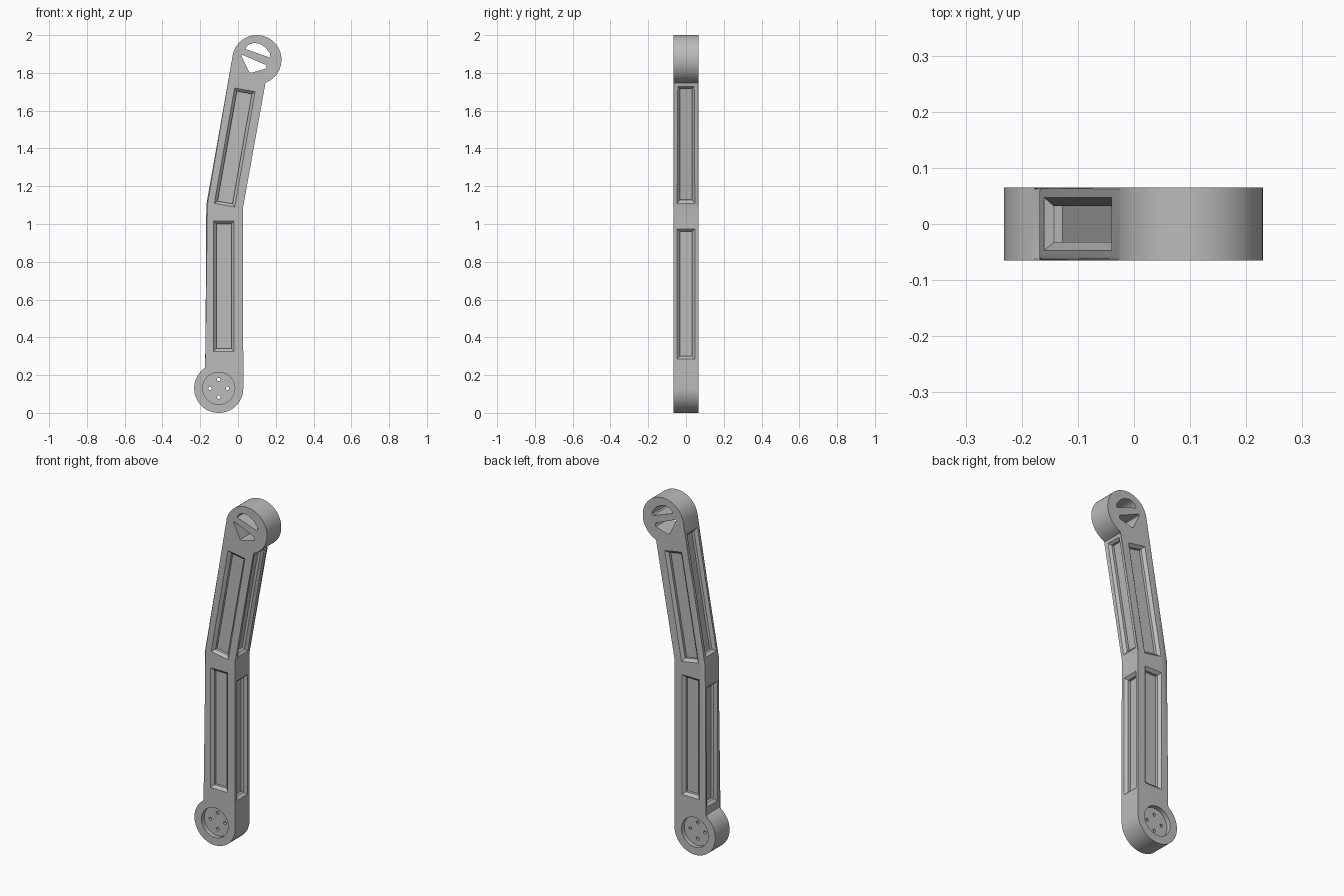
import bpy, bmesh, math
from mathutils import Vector

if "Cube" in bpy.data.objects:
    bpy.data.objects.remove(bpy.data.objects["Cube"])

HALF = 0.065                      # half thickness of the arm
TILT = math.radians(10)           # lean of the upper section
LOW = Vector((-0.102, 0.13))      # lower pivot (x, z)
TOP = Vector((0.10, 1.87))        # upper pivot (x, z)
RADIUS = 0.13

grey = bpy.data.materials.new("plain_grey")
grey.use_nodes = True
grey.diffuse_color = (0.5, 0.5, 0.5, 1)
grey.node_tree.nodes["Principled BSDF"].inputs["Base Color"].default_value = grey.diffuse_color


def arc(center, radius, start, end, steps):
    pts = []
    for i in range(steps + 1):
        a = math.radians(start + (end - start) * i / steps)
        pts.append((center[0] + radius * math.cos(a), center[1] + radius * math.sin(a)))
    return pts


def prism(bm, points, y0, y1):
    """Extrude an x-z outline along y; return the two cap faces."""
    a = [bm.verts.new((x, y0, z)) for x, z in points]
    b = [bm.verts.new((x, y1, z)) for x, z in points]
    caps = [bm.faces.new(a), bm.faces.new(b[::-1])]
    for i in range(len(a)):
        j = (i + 1) % len(a)
        bm.faces.new((a[j], a[i], b[i], b[j]))
    return caps


def pocket(bm, center, inward, along, width, length):
    """Recess with chamfered lip, straight walls and a flat floor."""
    c, n, v = Vector(center), Vector(inward), Vector(along)
    u = n.cross(v)
    rings = []
    for depth, inset in ((-0.005, -0.005), (0.015, 0.015), (0.03, 0.015)):
        w, h = width / 2 - inset, length / 2 - inset
        rings.append([bm.verts.new(c + n * depth + u * w * s + v * h * t)
                      for s, t in ((-1, -1), (1, -1), (1, 1), (-1, 1))])
    bm.faces.new(rings[0])
    bm.faces.new(rings[-1])
    for r, q in zip(rings, rings[1:]):
        for i in range(4):
            j = (i + 1) % 4
            bm.faces.new((r[i], r[j], q[j], q[i]))


def finish(bm, name):
    bmesh.ops.recalc_face_normals(bm, faces=bm.faces[:])
    mesh = bpy.data.meshes.new(name)
    bm.to_mesh(mesh)
    bm.free()
    mesh.materials.append(grey)
    obj = bpy.data.objects.new(name, mesh)
    bpy.context.collection.objects.link(obj)
    return obj


# Bent arm with a round boss at each end
outline = [(0.027, 1.09)]
outline += arc(TOP, RADIUS, -72.5, 170, 48)
outline += [(-0.168, 1.1)]
outline += arc(LOW, RADIUS, 120.5, 360, 48)
bm = bmesh.new()
caps = prism(bm, outline, -HALF, HALF)
rim = list({e for f in caps for e in f.edges})
bmesh.ops.bevel(bm, geom=rim, offset=0.006, segments=2, profile=0.5, affect='EDGES')
arm = finish(bm, "bent_arm")

# Pockets on all four sides of both sections
up = Vector((0, 0, 1))
lean = Vector((math.sin(TILT), 0, math.cos(TILT)))
across = Vector((math.cos(TILT), 0, -math.sin(TILT)))
bm = bmesh.new()
for s in (-1, 1):
    pocket(bm, (-0.075, s * HALF, 0.67), (0, -s, 0), up, 0.11, 0.69)
    pocket(bm, (-0.0175, s * HALF, 1.405), (0, -s, 0), lean, 0.11, 0.62)
pocket(bm, (0.0275, 0, 0.63), (-1, 0, 0), up, 0.094, 0.69)
pocket(bm, (-0.168, 0, 0.63), (1, 0, 0), up, 0.094, 0.69)
right_mid = Vector((0.027, 0, 1.09)) + lean * 0.335
left_mid = Vector((-0.168, 0, 1.1)) + lean * 0.391
pocket(bm, right_mid, -across, lean, 0.094, 0.63)
pocket(bm, left_mid, across, lean, 0.094, 0.69)
# Round recesses on both faces of the lower boss
for s in (-1, 1):
    prism(bm, arc(LOW, 0.085, 0, 352.5, 47), s * (HALF - 0.025), s * (HALF + 0.02))
pockets = finish(bm, "pocket_cutter")

# Through holes: four bolt holes below, two shaped openings above
bm = bmesh.new()
for dx, dz in ((1, 0), (-1, 0), (0, 1), (0, -1)):
    prism(bm, arc(LOW + Vector((dx, dz)) * 0.047, 0.009, 0, 330, 11), -0.1, 0.1)
lens = [(0.04, 1.926), (0.045, 1.938), (0.06, 1.952), (0.085, 1.959), (0.115, 1.954),
        (0.145, 1.935), (0.168, 1.905), (0.172, 1.888), (0.165, 1.882)]
wedge = [(0.017, 1.892), (0.022, 1.896), (0.148, 1.842), (0.152, 1.834),
         (0.147, 1.822), (0.07, 1.8), (0.06, 1.803)]
for shape in (lens, wedge):
    prism(bm, shape, -0.1, 0.1)
holes = finish(bm, "hole_cutter")

# Cut and clean up
bpy.context.view_layer.objects.active = arm
for cutter in (pockets, holes):
    cutter.hide_render = True
    mod = arm.modifiers.new(cutter.name, 'BOOLEAN')
    mod.operation = 'DIFFERENCE'
    mod.solver = 'EXACT'
    mod.object = cutter
    bpy.ops.object.modifier_apply(modifier=mod.name)
    bpy.data.objects.remove(cutter)

bpy.ops.object.select_all(action='DESELECT')
arm.select_set(True)
bpy.ops.object.shade_smooth_by_angle(angle=math.radians(30))
